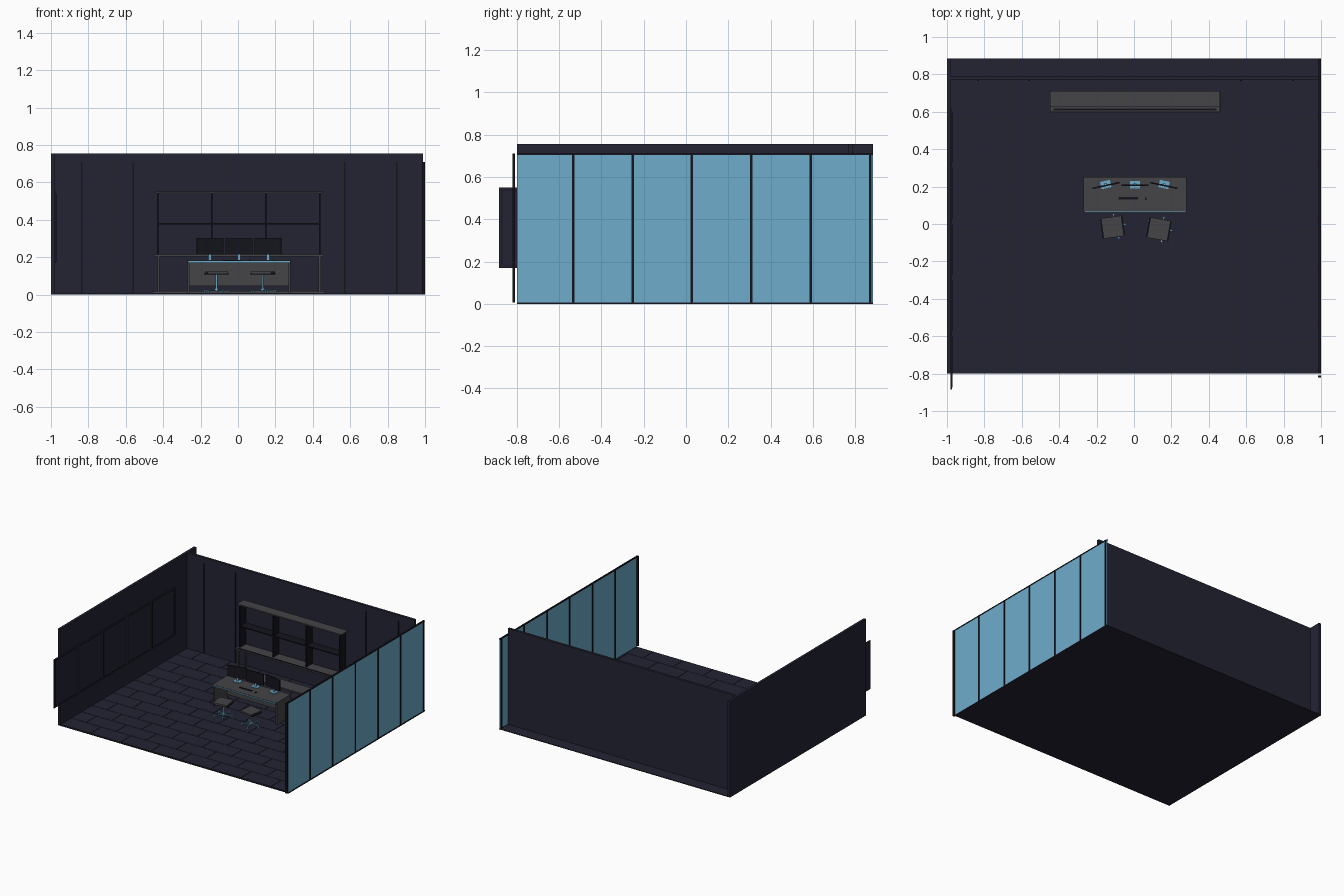
import bpy, bmesh, math
from mathutils import Matrix, Vector

if "Cube" in bpy.data.objects:
    bpy.data.objects.remove(bpy.data.objects["Cube"])


def material(name, rgb):
    m = bpy.data.materials.new(name)
    m.diffuse_color = (*rgb, 1)
    m.use_nodes = True
    m.node_tree.nodes["Principled BSDF"].inputs["Base Color"].default_value = m.diffuse_color
    return m


NAVY = material("navy", (0.017, 0.017, 0.034))
DARK = material("near_black", (0.007, 0.007, 0.012))
GREY = material("grey", (0.058, 0.058, 0.065))
BLUE = material("light_blue", (0.156, 0.413, 0.597))


class Part:
    """Collects boxes and cylinders into one object."""

    def __init__(self, name, mat):
        self.name, self.mat, self.bm = name, mat, bmesh.new()

    def box(self, x0, x1, y0, y1, z0, z1, m=Matrix()):
        mid = Vector(((x0 + x1) / 2, (y0 + y1) / 2, (z0 + z1) / 2))
        size = Matrix.Diagonal((x1 - x0, y1 - y0, z1 - z0, 1))
        bmesh.ops.create_cube(self.bm, size=1, matrix=m @ Matrix.Translation(mid) @ size)
        return self

    def cylinder(self, x, y, z0, z1, r, n=12, m=Matrix()):
        bmesh.ops.create_cone(self.bm, cap_ends=True, segments=n, radius1=r, radius2=r,
                              depth=z1 - z0, matrix=m @ Matrix.Translation((x, y, (z0 + z1) / 2)))
        return self

    def done(self):
        mesh = bpy.data.meshes.new(self.name)
        self.bm.to_mesh(mesh)
        self.bm.free()
        mesh.materials.append(self.mat)
        ob = bpy.data.objects.new(self.name, mesh)
        bpy.context.collection.objects.link(ob)
        return ob


def place(x, y, degrees=0, z=0):
    return Matrix.Translation((x, y, z)) @ Matrix.Rotation(math.radians(degrees), 4, 'Z')


# Floor slab with staggered tiles
Part("floor_slab", NAVY).box(-1, 1, -0.80, 0.885, 0, 0.006).done()
tiles = Part("floor_tiles", NAVY)
rows, length = 12, 0.26
depth = 1.56 / rows
for r in range(rows):
    y = -0.795 + r * depth
    x = -0.98 - (length / 2 if r % 2 else 0)
    while x < 0.98:
        a, b = max(x, -0.98), min(x + length, 0.98)
        tiles.box(a + 0.0015, b - 0.0015, y + 0.0015, y + depth - 0.0015, 0.005, 0.009)
        x += length
tiles.done()

# Walls
Part("left_wall", NAVY).box(-1, -0.98, -0.80, 0.885, 0, 0.755).done()
Part("back_wall", NAVY).box(-1, 0.99, 0.77, 0.79, 0, 0.755).done()
posts = Part("back_wall_posts", DARK)
for x in (-0.835, -0.56, 0.57, 0.85):
    posts.box(x - 0.004, x + 0.004, 0.764, 0.772, 0.006, 0.71)
posts.done()

# Row of framed panels on the left wall
panels = Part("wall_panels", NAVY)
frames = Part("wall_panel_frames", DARK)
for i in range(5):
    y = -0.885 + i * 0.30
    panels.box(-0.980, -0.972, y, y + 0.298, 0.17, 0.55)
    for a, b, c, d in ((0.012, 0.016, 0.18, 0.54), (0.282, 0.286, 0.18, 0.54),
                       (0.012, 0.286, 0.18, 0.184), (0.012, 0.286, 0.536, 0.54)):
        frames.box(-0.975, -0.970, y + a, y + b, c, d)
panels.done()
frames.done()

# Glass wall with mullions
Part("glass_wall", BLUE).box(0.989, 0.996, -0.80, 0.885, 0.004, 0.706).done()
mullions = Part("glass_frame", DARK)
for i in range(7):
    y = -0.815 + i * 0.281
    mullions.box(0.984, 1.0, y - 0.006, y + 0.006, 0.006, 0.71)
mullions.box(0.986, 0.999, -0.80, 0.885, 0.703, 0.71)
mullions.box(0.986, 0.999, -0.80, 0.885, 0.002, 0.007)
mullions.done()

# Shelf unit
boards = Part("shelf_boards", GREY)
boards.box(-0.455, 0.462, 0.595, 0.71, 0.006, 0.018)
boards.box(-0.448, 0.456, 0.60, 0.71, 0.205, 0.215)
boards.box(-0.448, 0.456, 0.628, 0.71, 0.542, 0.552)
for x in (-0.425, 0.437):
    for y in (0.61, 0.70):
        boards.box(x - 0.006, x + 0.006, y - 0.006, y + 0.006, 0.015, 0.207)
boards.done()
uprights = Part("shelf_uprights", DARK)
for x in (-0.428, -0.14, 0.148, 0.436):
    uprights.box(x - 0.004, x + 0.004, 0.632, 0.706, 0.215, 0.543)
uprights.box(-0.425, 0.437, 0.632, 0.706, 0.375, 0.382)
uprights.box(-0.43, 0.44, 0.607, 0.618, 0.214, 0.218)
uprights.done()
Part("shelf_back_panel", NAVY).box(-0.425, 0.437, 0.702, 0.708, 0.215, 0.543).done()

# Desk with light strip
desk = Part("desk", GREY)
desk.box(-0.27, 0.282, 0.068, 0.25, 0.17, 0.182)
for x in (-0.27, 0.270):
    desk.box(x, x + 0.012, 0.08, 0.245, 0.006, 0.171)
desk.box(-0.26, 0.272, 0.232, 0.242, 0.045, 0.171)
desk.done()
Part("desk_light_strip", BLUE).box(-0.265, 0.277, 0.062, 0.069, 0.172, 0.180).done()

# Monitors on stands
screens = Part("monitor_screens", DARK)
stands = Part("monitor_stands", BLUE)
for x, y, turn in ((-0.15, 0.207, 12), (0.005, 0.207, 0), (0.16, 0.207, -12)):
    m = place(x, y, turn)
    screens.box(-0.073, 0.073, -0.005, 0.003, 0.215, 0.302, m)
    stands.box(-0.027, 0.027, -0.016, 0.024, 0.181, 0.186, m)
    stands.box(-0.008, 0.008, 0.003, 0.010, 0.185, 0.245, m)
screens.done()
stands.done()

# Keyboard and mouse
Part("keyboard", DARK).box(-0.083, 0.022, 0.132, 0.145, 0.181, 0.186).done()
Part("mouse", DARK).box(0.058, 0.067, 0.128, 0.142, 0.181, 0.187).done()

# Swivel stools
for side, x, y, turn in (("left", -0.115, -0.017, 8), ("right", 0.133, -0.028, -10)):
    m = place(x, y, turn)
    seat = Part(side + "_chair_seat", GREY)
    seat.box(-0.055, 0.055, -0.055, 0.055, 0.113, 0.124, m)
    seat.done()
    Part(side + "_chair_seat_base", DARK).box(-0.06, 0.06, -0.05, 0.05, 0.107, 0.114, m).done()
    base = Part(side + "_chair_base", BLUE)
    base.cylinder(0, 0, 0.018, 0.108, 0.006, m=m)
    base.cylinder(0, 0, 0.016, 0.032, 0.012, m=m)
    for k in range(5):
        leg = m @ Matrix.Rotation(math.radians(72 * k + 5), 4, 'Z')
        base.box(0.005, 0.070, -0.004, 0.004, 0.018, 0.025, leg)
        base.cylinder(0.068, 0, 0.008, 0.022, 0.006, 8, leg)
    base.done()
